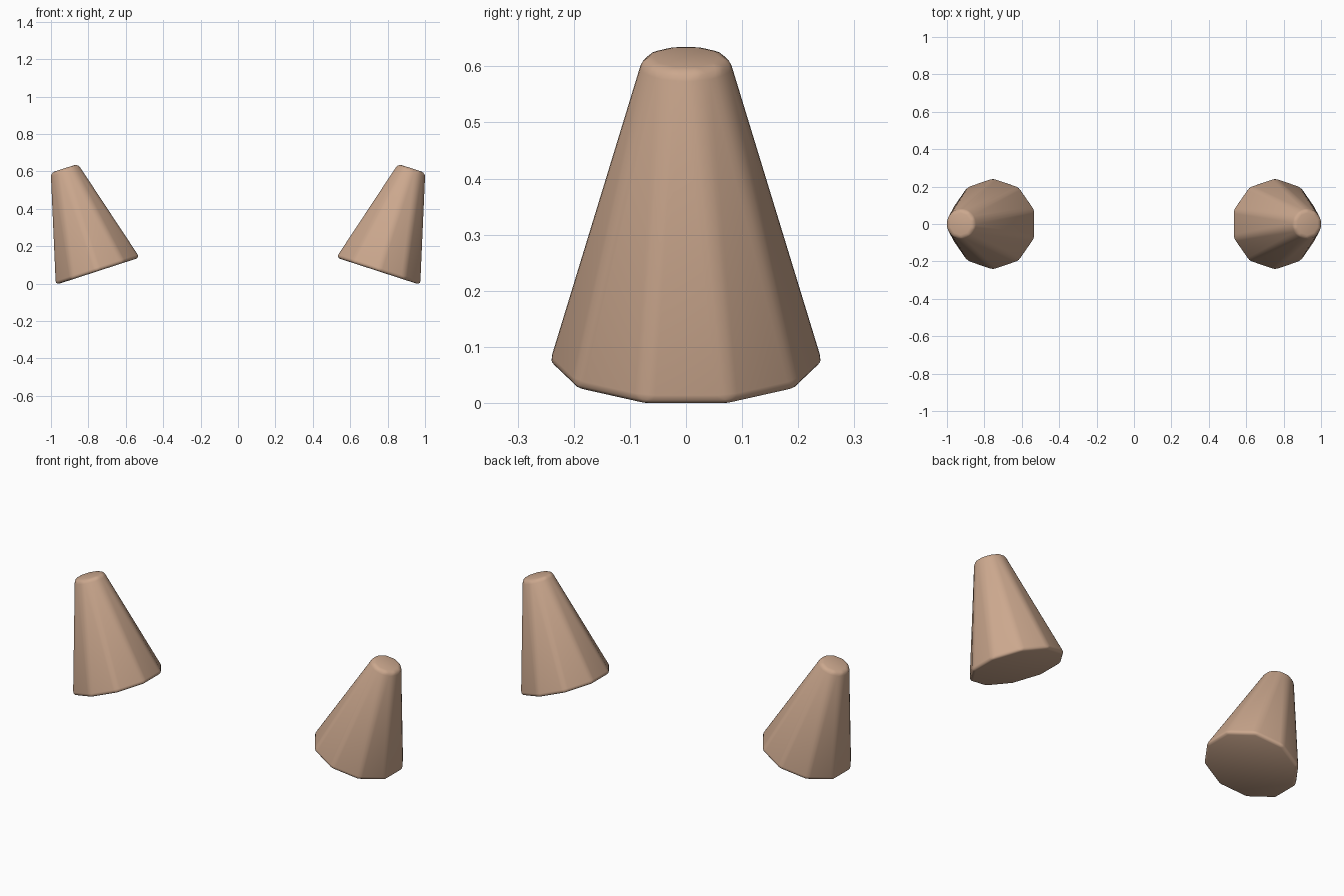
import bpy
import bmesh
from math import radians
from mathutils import Matrix

default_cube = bpy.data.objects.get("Cube")
if default_cube:
    bpy.data.objects.remove(default_cube, do_unlink=True)

SIDES = 10
BASE_RADIUS = 0.248
TOP_RADIUS = 0.08
DEPTH = 0.578
TILT = radians(18)
ROUNDING = 0.02

# Warm tan
tan = bpy.data.materials.new("warm_tan")
tan.use_nodes = True
colour = (0.60, 0.39, 0.27, 1)
tan.diffuse_color = colour
shader = next(n for n in tan.node_tree.nodes if n.type == "BSDF_PRINCIPLED")
shader.inputs["Base Color"].default_value = colour


def tilted_cone(name, side):
    """Rounded, truncated ten-sided cone leaning outward on one side."""
    bm = bmesh.new()
    bmesh.ops.create_cone(bm, cap_ends=True, segments=SIDES,
                          radius1=BASE_RADIUS, radius2=TOP_RADIUS, depth=DEPTH)
    bmesh.ops.bevel(bm, geom=bm.edges[:], offset=ROUNDING, offset_type="OFFSET",
                    segments=3, profile=0.5, affect="EDGES", clamp_overlap=True)
    bmesh.ops.rotate(bm, verts=bm.verts, matrix=Matrix.Rotation(side * TILT, 3, "Y"))

    # Rest on the ground with the outer edge at the end of the model
    lowest = min(v.co.z for v in bm.verts)
    outermost = max(side * v.co.x for v in bm.verts)
    bmesh.ops.translate(bm, verts=bm.verts, vec=(side * (1 - outermost), 0, -lowest))

    for face in bm.faces:
        face.smooth = True
    mesh = bpy.data.meshes.new(name)
    bm.to_mesh(mesh)
    bm.free()
    mesh.materials.append(tan)
    cone = bpy.data.objects.new(name, mesh)
    bpy.context.collection.objects.link(cone)


# Matching pair
tilted_cone("left_cone", 1)
tilted_cone("right_cone", -1)
